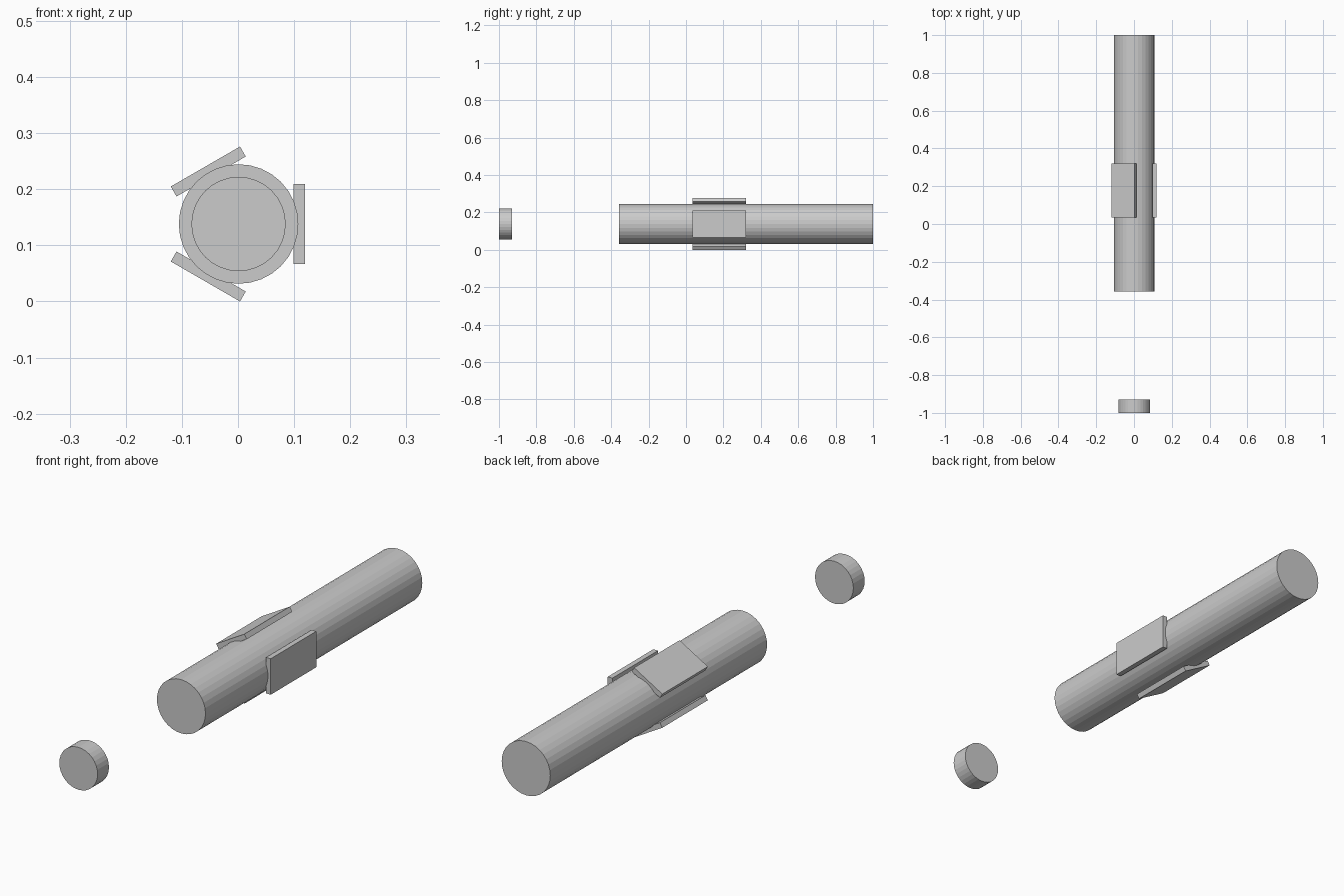
import bpy, math
from mathutils import Matrix

if "Cube" in bpy.data.objects:
    bpy.data.objects.remove(bpy.data.objects["Cube"])

CX, CZ = 0.001, 0.138          # common axis, running along y


def rod(name, radius, y0, y1):
    bpy.ops.mesh.primitive_cylinder_add(
        vertices=32, radius=radius, depth=y1 - y0,
        location=(CX, (y0 + y1) / 2, CZ), rotation=(math.pi / 2, 0, 0))
    bpy.context.object.name = name


def plate(name, angle):
    # flat plate tangent to the body, turned around the y axis
    bpy.ops.mesh.primitive_cube_add(size=1)
    ob = bpy.context.object
    ob.name = name
    ob.data.transform(Matrix.Translation((0.108, 0.177, 0))
                      @ Matrix.Diagonal((0.0205, 0.285, 0.1425, 1)))
    ob.rotation_euler = (0, angle, 0)
    ob.location = (CX, 0, CZ)


# main body and detached end disc
rod("body_tube", 0.1065, -0.357, 1.0)
rod("front_disc", 0.084, -1.0, -0.929)

# three plates spaced evenly round the body
for i in range(3):
    plate(f"side_plate_{i + 1}", i * math.tau / 3)
